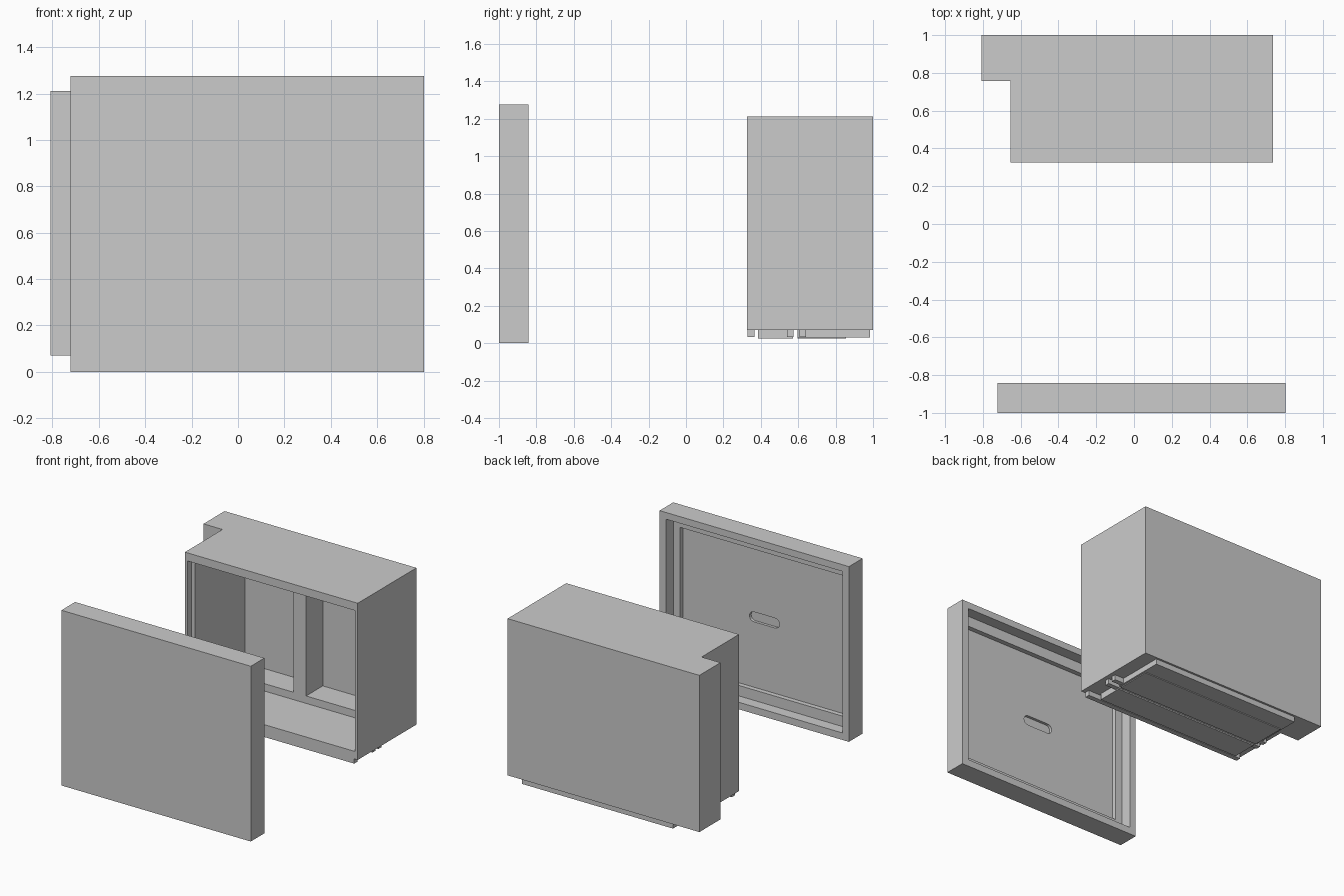
import bpy, bmesh, math

if "Cube" in bpy.data.objects:
    bpy.data.objects.remove(bpy.data.objects["Cube"])


def prism(name, outline, lo, hi, axis="z"):
    """Extrude a 2D outline: (x, y) along z, or (x, z) along y."""
    bm = bmesh.new()
    pts = [(a, b, lo) if axis == "z" else (a, lo, b) for a, b in outline]
    face = bm.faces.new([bm.verts.new(p) for p in pts])
    new = bmesh.ops.extrude_face_region(bm, geom=[face])["geom"]
    move = (0, 0, hi - lo) if axis == "z" else (0, hi - lo, 0)
    bmesh.ops.translate(bm, vec=move, verts=[v for v in new if isinstance(v, bmesh.types.BMVert)])
    bmesh.ops.recalc_face_normals(bm, faces=bm.faces)
    mesh = bpy.data.meshes.new(name)
    bm.to_mesh(mesh)
    bm.free()
    ob = bpy.data.objects.new(name, mesh)
    bpy.context.collection.objects.link(ob)
    return ob


def box(name, x, y, z):
    return prism(name, [(x[0], y[0]), (x[1], y[0]), (x[1], y[1]), (x[0], y[1])], *z)


def cut(target, cutter):
    """Subtract the cutter from the target, then remove it."""
    cutter.hide_render = True
    mod = target.modifiers.new("cut", "BOOLEAN")
    mod.operation, mod.solver, mod.object = "DIFFERENCE", "EXACT", cutter
    bpy.context.view_layer.objects.active = target
    bpy.ops.object.modifier_apply(modifier=mod.name)
    bpy.data.objects.remove(cutter)


CX, CZ = 0.04, 0.639     # shared centre of cover and case


def pocket(target, half_x, half_z, y):
    cut(target, box("pocket_cutter", (CX - half_x, CX + half_x), y, (CZ - half_z, CZ + half_z)))


# Front cover with stepped recess on its back
cover = box("front_cover", (-0.722, 0.803), (-1, -0.843), (0, 1.276))
pocket(cover, 0.71, 0.588, (-0.925, -0.8))
pocket(cover, 0.655, 0.512, (-0.96, -0.8))

# Rounded grip slot in the middle of the cover
slot = []
for side, start in ((1, -90), (-1, 90)):
    for i in range(9):
        a = math.radians(start + i * 22.5)
        slot.append((CX + side * 0.085 + 0.036 * math.cos(a), CZ + 0.036 * math.sin(a)))
cut(cover, prism("slot_cutter", slot, -0.98, -0.9, axis="y"))

# Case with a wider back section on the left
case = prism("case", [(-0.655, 0.325), (0.737, 0.325), (0.737, 1.0),
                      (-0.808, 1.0), (-0.808, 0.757), (-0.655, 0.757)], 0.07, 1.211)
pocket(case, 0.675, 0.513, (0.25, 0.37))
pocket(case, 0.645, 0.513, (0.3, 0.755))
# Two deep rear bays leave a divider between them
for bay in ((-0.605, -0.08), (0.02, 0.685)):
    cut(case, box("bay_cutter", bay, (0.7, 0.947), (0.18, 1.10)))

# Rails and panels under the case
for i, y in enumerate(((0.33, 0.367), (0.54, 0.575), (0.607, 0.642))):
    box(f"bottom_rail_{i + 1}", (-0.625, 0.705), y, (0.033, 0.072))
box("rear_base_plate", (-0.585, 0.63), (0.597, 0.985), (0.03, 0.072))
box("front_base_panel", (-0.57, 0.615), (0.385, 0.572), (0.024, 0.072))
box("rear_base_panel", (-0.57, 0.615), (0.595, 0.855), (0.024, 0.072))
